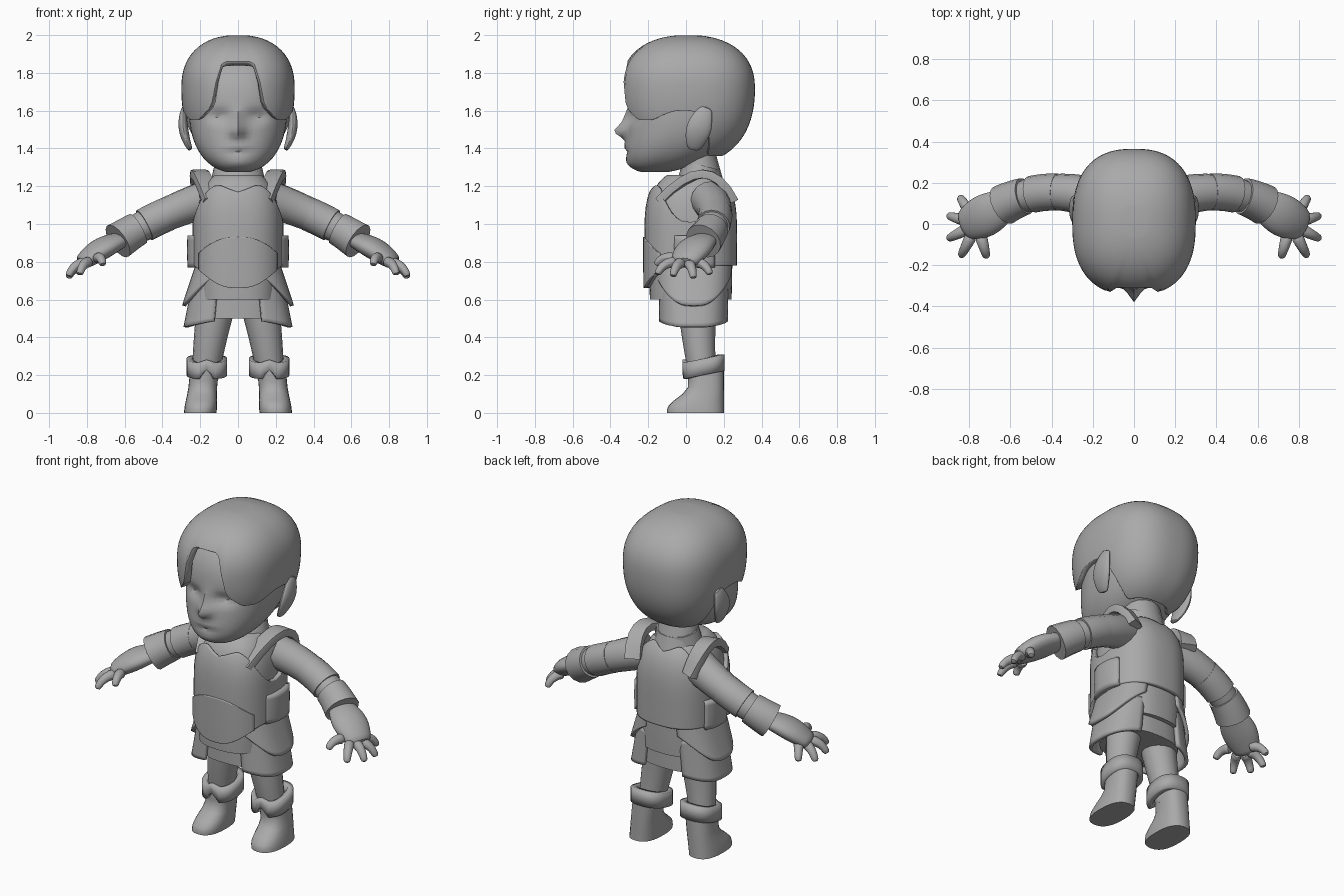
import bpy, bmesh, math
from mathutils import Vector
from math import sin, cos, pi, exp

if "Cube" in bpy.data.objects:
    bpy.data.objects.remove(bpy.data.objects["Cube"])

color = (0.4, 0.4, 0.4, 1)
grey = bpy.data.materials.new("plain grey")
grey.use_nodes = True
grey.diffuse_color = color
grey.node_tree.nodes["Principled BSDF"].inputs["Base Color"].default_value = color


def power(value, exponent):
    """Superellipse coordinate: exponent 2 is round, larger is boxier."""
    return math.copysign(abs(value) ** (2 / exponent), value)


def ramp(value, start, end):
    f = min(max((value - start) / (end - start), 0), 1)
    return f * f * (3 - 2 * f)


def egg(z, middle, up, down, exponent=2.3):
    """Relative girth at height z of a form widest at its middle."""
    u = abs(z - middle) / (up if z > middle else down)
    return max(1 - u ** exponent, 0) ** (1 / exponent)


def build(name, rings, closed=True, floor=True, roof=True, mirror=False, thick=0, subsurf=0):
    """Skin the rings into an object and add its modifiers."""
    bm = bmesh.new()
    rows = [[bm.verts.new(point) for point in ring] for ring in rings]
    for a, b in zip(rows, rows[1:]):
        count = len(a)
        for i in range(count if closed else count - 1):
            j = (i + 1) % count
            bm.faces.new((a[i], a[j], b[j], b[i]))
    if floor:
        bm.faces.new(reversed(rows[0]))
    if roof:
        bm.faces.new(rows[-1])
    mesh = bpy.data.meshes.new(name)
    bm.to_mesh(mesh)
    bm.free()
    mesh.materials.append(grey)
    ob = bpy.data.objects.new(name, mesh)
    bpy.context.collection.objects.link(ob)
    bpy.ops.object.select_all(action='DESELECT')
    ob.select_set(True)
    bpy.context.view_layer.objects.active = ob
    bpy.ops.object.shade_smooth_by_angle(angle=math.radians(45))
    if thick:
        solid = ob.modifiers.new("Thickness", 'SOLIDIFY')
        solid.thickness, solid.offset = thick, -1
    if subsurf:
        smooth = ob.modifiers.new("Smooth", 'SUBSURF')
        smooth.levels = smooth.render_levels = subsurf
    if mirror:
        ob.modifiers.new("Mirror", 'MIRROR')


def shell(name, section, low, high, span=None, cols=48, rows=12, boxy=2.5, warp=None, **options):
    """Upright form. section(z) gives centre x, centre y, half width, half depth;
    low(t) and high(t) are its edges at angle t, which is 0 at the front."""
    start, end = span or (-pi, pi)
    rings = []
    for r in range(rows + 1):
        ring = []
        for c in range(cols + 1 if span else cols):
            t = start + (end - start) * c / cols
            f = (1 - cos(pi * r / rows)) / 2
            z = low(abs(t)) * (1 - f) + high(abs(t)) * f
            cx, cy, rx, ry = section(z)
            point = Vector((cx + rx * power(sin(t), boxy), cy - ry * power(cos(t), boxy), z))
            if warp:
                warp(point)
            ring.append(point)
        rings.append(ring)
    build(name, rings, closed=not span, **options)


def tube(name, path, radii, ref=(0, 0, 1), span=(0, 1), bulge=0, flat=1, boxy=2, cols=16, steps=8, **options):
    """Limb swept along a curve given by start, control and end points."""
    a, b, c = map(Vector, path)
    rings = []
    for i in range(steps + 1):
        s = i / steps
        f = span[0] + (span[1] - span[0]) * s
        centre = a * (1 - f) ** 2 + b * 2 * f * (1 - f) + c * f * f
        along = ((b - a) * (1 - f) + (c - b) * f).normalized()
        side = along.cross(Vector(ref)).normalized()
        up = along.cross(side)
        r = radii[0] + (radii[1] - radii[0]) * s + bulge * sin(pi * s)
        angles = [2 * pi * k / cols for k in range(cols)]
        rings.append([centre + side * r * power(cos(t), boxy) + up * r * flat * power(sin(t), boxy)
                      for t in angles])
    build(name, rings, **options)


def level(z):
    return lambda t: z


# Head: an egg whose lower half slides forward into the jaw
def head_section(z):
    girth = egg(z, 1.62, 0.3, 0.35)
    jaw = max(1.62 - z, 0) / 0.35
    return 0, -0.17 * jaw * jaw, 0.26 * girth, 0.3 * girth


# Nose, bridge, lips and chin come forward; eyes and mouth line sink in
def shape_face(p):
    def bump(x, z, width, height):
        return exp(-((abs(p.x) - x) / width) ** 2 - ((p.z - z) / height) ** 2)
    if p.y < -0.1:
        p.y -= 0.06 * bump(0, 1.49, 0.035, 0.035) + 0.03 * bump(0, 1.55, 0.03, 0.06)
        p.y -= 0.01 * bump(0, 1.41, 0.06, 0.02) + 0.01 * bump(0, 1.32, 0.06, 0.03)
        p.y += 0.03 * bump(0.1, 1.57, 0.06, 0.03) + 0.01 * bump(0, 1.38, 0.06, 0.01)


shell("head", head_section, level(1.274), level(1.9), cols=64, rows=44, boxy=2.3, warp=shape_face)


# Hair cap: parted in front, pointed locks at the temples, lowest at the nape
def hair_section(z):
    girth = egg(z, 1.72, 0.28, 0.4)
    return 0, 0.01, 0.3 * girth, 0.355 * girth


def hairline(t):
    temple = 0.25 * ramp(t, 0.2, 0.45) + 0.06 * ramp(t, 0.4, 0.8)
    nape = 0.24 * ramp(t, 1.6, 2.1) - 0.05 * ramp(t, 1, 1.5)
    return 1.86 - temple - nape


shell("hair", hair_section, hairline, level(1.997), cols=80, rows=24, floor=False, thick=0.045)

# Ears and neck
Y = (0, 1, 0)
tube("ears", [(0.25, 0.04, 1.39), (0.31, 0.06, 1.5), (0.285, 0.11, 1.62)], (0.012, 0.012),
     ref=Y, bulge=0.014, flat=2.6, subsurf=1, mirror=True)
tube("neck", [(0, 0.1, 1.15), (0, 0.08, 1.25), (0, 0.06, 1.38)], (0.14, 0.11), ref=Y, flat=0.85)
tube("collar", [(0, 0.07, 1.22), (0, 0.075, 1.27), (0, 0.085, 1.31)], (0.145, 0.125), ref=Y, flat=0.8)


# Torso parts share one form at different sizes
def torso(size):
    def section(z):
        girth = size * egg(z, 0.95, 0.33, 0.9, 3)
        return 0, 0.025, 0.24 * girth, 0.245 * girth
    return section


def waist_edge(t):
    return 0.78 - 0.12 * max(cos(t), 0) ** 3


def neck_and_arm_edge(t):
    return 1.19 - 0.02 * cos(t) + 0.1 * sin(t) - 0.28 * sin(t) ** 4


shell("shirt", torso(0.9), level(0.6), level(1.26))
shell("chest_plate", torso(1), waist_edge, neck_and_arm_edge, floor=False, roof=False, thick=0.03)
shell("belly_plate", torso(1.03), waist_edge, lambda t: 0.8 + 0.13 * cos(t) ** 2,
      span=(-0.95, 0.95), cols=24, floor=False, roof=False, thick=0.015)
shell("side_bands", lambda z: (0, 0.05, 0.23 + 0.04 * egg(z, 0.86, 0.2, 0.2), 0.18), level(0.77), level(0.94),
      span=(0.95, 2.1), cols=12, rows=4, floor=False, roof=False, thick=0.04, mirror=True)
tube("shoulder_straps", [(0.14, -0.13, 1.12), (0.245, 0.125, 1.41), (0.19, 0.24, 1.12)], (0.047, 0.047),
     flat=0.5, boxy=10, cols=8, mirror=True)


# Skirt with two layers of flared hip plates
def flare(slope, depth):
    return lambda z: (0, 0.04, 0.22 + slope * (0.8 - z), depth)


def hip_plate(name, section, low, high):
    shell(name, section, low, high, span=(0.33, 2.8), cols=24, rows=5, boxy=2.8,
          floor=False, roof=False, thick=0.02, mirror=True)


shell("skirt", flare(0, 0.175), level(0.5), level(0.78))
hip_plate("lower_hip_plates", flare(0.2, 0.19), lambda t: 0.5 - 0.045 * sin(t), level(0.7))
hip_plate("upper_hip_plates", flare(0.33, 0.21), lambda t: 0.75 - 0.18 * sin(t) ** 2, level(0.8))


# Legs, boots and notched, tilted boot cuffs
def boot_section(z):
    instep = ramp(z, 0.02, 0.14)
    front = -0.1 + 0.11 * instep
    return 0.2 - 0.1 * z, (0.2 + front) / 2, 0.086 - 0.01 * instep, (0.2 - front) / 2


def tilt(p):
    p.z += 0.2 * (p.y - 0.09)


def notch(t):
    return 0.2 + 0.05 * max(1 - t / 0.35, 0)


tube("legs", [(0.11, 0.06, 0.6), (0.15, 0.06, 0.4), (0.175, 0.09, 0.18)], (0.105, 0.07), ref=Y, mirror=True)
shell("boots", boot_section, level(0), level(0.27), cols=24, mirror=True)
shell("boot_cuffs", lambda z: (0.165, 0.093, 0.107, 0.112), notch, lambda t: notch(t) / 3 + 0.22,
      cols=36, rows=2, warp=tilt, floor=False, roof=False, thick=0.035, mirror=True)

# Arms, with bands and cuffs following the same curve
arm = [(0.17, 0.12, 1.13), (0.42, 0.2, 1.05), (0.62, 0.1, 0.92)]
tube("arms", arm, (0.1, 0.073), mirror=True)
tube("elbow_bands", arm, (0.09, 0.09), span=(0.42, 0.7), mirror=True)
tube("gauntlet_cuffs", arm, (0.09, 0.1), span=(0.78, 1.04), mirror=True)

# Hands: a flattened palm and five digits bending down to their tips
tube("palms", [(0.61, 0.11, 0.92), (0.73, 0.03, 0.88), (0.83, -0.01, 0.79)], (0.07, 0.07),
     bulge=0.035, flat=0.55, subsurf=1, mirror=True)
palm = Vector((0.76, 0, 0.835))
tips = {"thumbs": (0.715, -0.16, 0.78), "index_fingers": (0.84, -0.155, 0.73),
        "middle_fingers": (0.9, -0.07, 0.72), "ring_fingers": (0.9, 0.04, 0.71),
        "little_fingers": (0.845, 0.13, 0.73)}
for name, end in tips.items():
    tip = Vector(end)
    knuckle = palm.lerp(tip, 0.35)
    bend = knuckle.lerp(tip, 0.7) + Vector((0, 0, 0.05))
    tube(name, [knuckle, bend, tip], (0.034, 0.02), cols=8, steps=5, subsurf=1, mirror=True)
